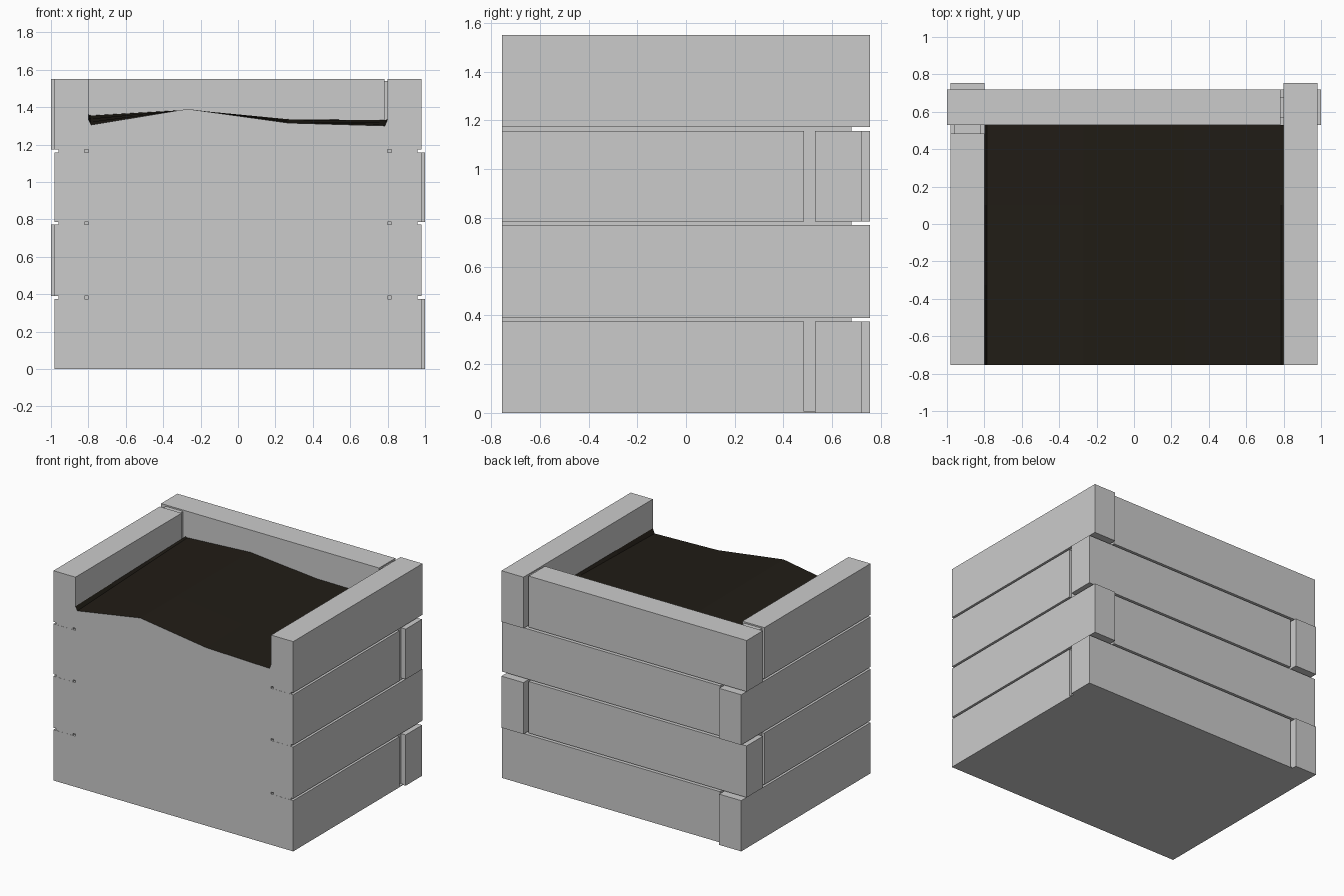
import bpy, bmesh

if "Cube" in bpy.data.objects:
    bpy.data.objects.remove(bpy.data.objects["Cube"])

FRONT, BACK = -0.755, 0.755
INNER_X, INNER_Y = 0.80, 0.53


def make_object(name, bm):
    bmesh.ops.recalc_face_normals(bm, faces=bm.faces)
    mesh = bpy.data.meshes.new(name)
    bm.to_mesh(mesh)
    bm.free()
    obj = bpy.data.objects.new(name, mesh)
    bpy.context.collection.objects.link(obj)
    return obj


def box(name, x, y, z):
    bm = bmesh.new()
    bmesh.ops.create_cube(bm, size=1)
    for v in bm.verts:
        v.co = [lim[0] if c < 0 else lim[1] for c, lim in zip(v.co, (x, y, z))]
    return make_object(name, bm)


def span(side, a, b):
    return sorted((side * a, side * b))


# Stacked timbers, with corners overlapping on alternate sides
rows = [(0, 0.375), (0.39, 0.771), (0.786, 1.157), (1.172, 1.55)]
for i, z in enumerate(rows):
    long_side = -1 if i % 2 == 0 else 1
    box(f"long_side_timber_{i + 1}", span(long_side, 0.80, 0.98), (FRONT, BACK), z)
    box(f"short_side_timber_{i + 1}", span(-long_side, 0.80, 0.98), (FRONT, 0.485), z)
    box(f"back_timber_{i + 1}", span(-long_side, -0.782, 1.0), (INNER_Y, 0.72), z)

# Recessed core visible in the joints
for side, label in ((-1, "left"), (1, "right")):
    box(f"{label}_wall_core", span(side, 0.82, 0.96), (FRONT + 0.001, 0.68), (0.002, 1.54))
box("back_wall_core", (-0.82, 0.82), (0.57, 0.68), (0.002, 1.54))

# Soil surface, sloping from a wavy cut front edge to the back
xs = [-0.8, -0.785, -0.27, 0.27, 0.785, 0.8]
front_z = [1.335, 1.305, 1.39, 1.315, 1.30, 1.335]
back_z = [1.36, 1.355, 1.385, 1.335, 1.33, 1.335]
steps = 3
bm = bmesh.new()
grid = []
for j in range(steps + 1):
    t = j / steps
    y = FRONT + t * (INNER_Y - FRONT)
    grid.append([bm.verts.new((x, y, a + t * (b - a)))
                 for x, a, b in zip(xs, front_z, back_z)])
for r0, r1 in zip(grid, grid[1:]):
    for k in range(len(xs) - 1):
        bm.faces.new((r0[k], r0[k + 1], r1[k + 1], r1[k]))
soil = make_object("soil_surface", bm)
mat = bpy.data.materials.new("dark_soil")
mat.diffuse_color = (0.015, 0.012, 0.008, 1)
mat.use_nodes = True
mat.node_tree.nodes["Principled BSDF"].inputs["Base Color"].default_value = mat.diffuse_color
soil.data.materials.append(mat)

# Fill body under the soil: cut front face, back, base and sides
bm = bmesh.new()
rims = []
for y, heights in ((FRONT, front_z), (INNER_Y, back_z)):
    top = [bm.verts.new((x, y, z)) for x, z in zip(xs, heights)]
    base = [bm.verts.new((x, y, 0)) for x in (INNER_X, -INNER_X)]
    bm.faces.new(top + base)
    rims.append(top + base)
f, b = rims
for k in (5, 6, 7):
    n = (k + 1) % 8
    bm.faces.new((f[k], f[n], b[n], b[k]))
make_object("fill_body", bm)

# Base closing the underside of the walls
box("base_plate", (-0.979, 0.979), (FRONT + 0.001, 0.719), (0, 0.006))
